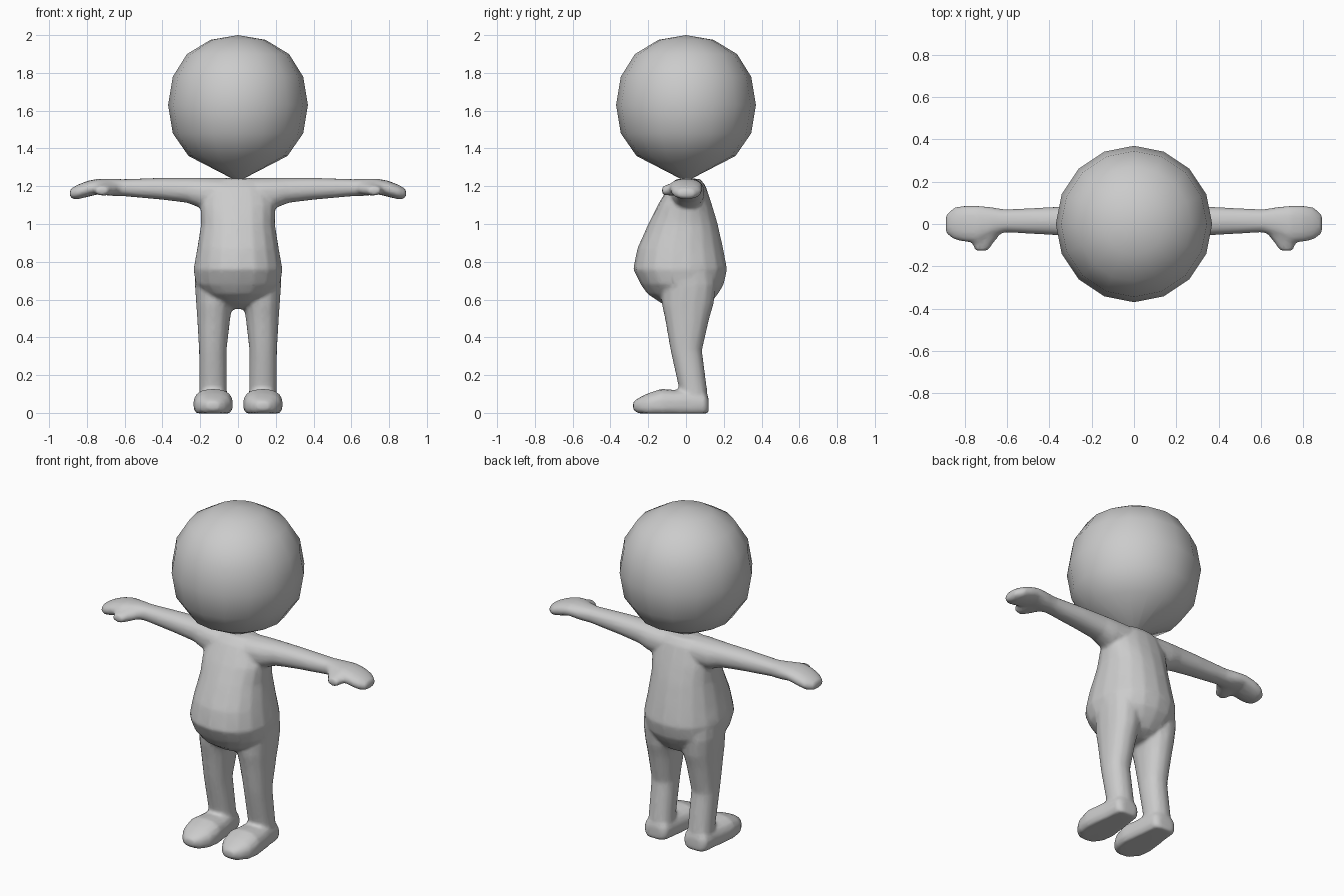
import bpy, bmesh, math
from mathutils import Vector

grey = bpy.data.materials.new("light grey")
grey.diffuse_color = (0.6, 0.6, 0.6, 1)


def finish(name, bm):
    bmesh.ops.recalc_face_normals(bm, faces=bm.faces)
    for f in bm.faces:
        f.smooth = True
    me = bpy.data.meshes.new(name)
    bm.to_mesh(me)
    bm.free()
    me.materials.append(grey)
    ob = bpy.data.objects.new(name, me)
    bpy.context.collection.objects.link(ob)
    return ob


def loft(bm, axis, rings, side=1, n=14, power=0.9):
    """Closed tube along an axis; each ring is (position, u0, u1, v0, v1)."""
    loops = []
    for t, u0, u1, v0, v1 in rings:
        loop = []
        for i in range(n):
            a = 2 * math.pi * (i + 0.5) / n
            c, s = math.cos(a), math.sin(a)
            u = (u0 + u1) / 2 + (u1 - u0) / 2 * math.copysign(abs(c) ** power, c)
            v = (v0 + v1) / 2 + (v1 - v0) / 2 * math.copysign(abs(s) ** power, s)
            x, y, z = {"x": (t, u, v), "y": (u, t, v), "z": (u, v, t)}[axis]
            loop.append(bm.verts.new((x * side, y, max(z, -0.003))))
        loops.append(loop)
    for a, b in zip(loops, loops[1:]):
        for i in range(n):
            j = (i + 1) % n
            bm.faces.new((a[i], a[j], b[j], b[i]))
    bm.faces.new(loops[0])
    bm.faces.new(loops[-1])


# Head: round, tapering to a point at the neck
bm = bmesh.new()
profile = [(0, 2.0), (0.145, 1.975), (0.27, 1.90), (0.345, 1.78), (0.37, 1.63),
           (0.345, 1.48), (0.262, 1.36), (0.03, 1.24), (0, 1.235)]
vs = [bm.verts.new((r, 0, z)) for r, z in profile]
es = [bm.edges.new(p) for p in zip(vs, vs[1:])]
bmesh.ops.spin(bm, geom=vs + es, cent=(0, 0, 0), axis=(0, 0, 1),
               angle=2 * math.pi, steps=16)
bmesh.ops.remove_doubles(bm, verts=bm.verts, dist=1e-4)
finish("head", bm)

# Torso with a round belly
bm = bmesh.new()
loft(bm, "z", [
    (1.24, -0.11, 0.11, -0.05, 0.075), (1.20, -0.17, 0.17, -0.09, 0.105),
    (1.10, -0.20, 0.20, -0.15, 0.138), (1.0, -0.197, 0.197, -0.20, 0.168),
    (0.87, -0.218, 0.218, -0.258, 0.197), (0.76, -0.238, 0.238, -0.28, 0.218),
    (0.68, -0.225, 0.225, -0.24, 0.20), (0.63, -0.18, 0.18, -0.205, 0.17),
    (0.58, -0.12, 0.12, -0.13, 0.13), (0.55, -0.06, 0.06, -0.06, 0.07)], n=18)

for s in (-1, 1):
    # Leg
    loft(bm, "z", [
        (0.80, 0.03, 0.225, -0.12, 0.14), (0.68, 0.02, 0.23, -0.13, 0.16),
        (0.58, 0.025, 0.223, -0.13, 0.148), (0.50, 0.04, 0.217, -0.112, 0.124),
        (0.33, 0.06, 0.207, -0.082, 0.085), (0.12, 0.058, 0.205, -0.035, 0.112),
        (0.03, 0.055, 0.205, -0.03, 0.118)], s)
    # Foot with a flat sole
    loft(bm, "y", [
        (0.12, 0.08, 0.185, -0.01, 0.08), (0.10, 0.055, 0.21, -0.02, 0.11),
        (0.02, 0.045, 0.217, -0.03, 0.125), (-0.06, 0.035, 0.23, -0.03, 0.122),
        (-0.13, 0.025, 0.238, -0.035, 0.128), (-0.20, 0.035, 0.23, -0.025, 0.105),
        (-0.25, 0.065, 0.20, -0.01, 0.08), (-0.28, 0.10, 0.165, 0.015, 0.06)],
        s, power=0.8)
    # Arm and mitten hand
    loft(bm, "x", [
        (0.0, -0.07, 0.09, 1.10, 1.243), (0.12, -0.085, 0.1, 1.085, 1.245),
        (0.20, -0.075, 0.098, 1.085, 1.246), (0.27, -0.06, 0.088, 1.112, 1.246),
        (0.40, -0.052, 0.08, 1.128, 1.245), (0.61, -0.04, 0.07, 1.147, 1.238),
        (0.67, -0.06, 0.08, 1.148, 1.24), (0.74, -0.09, 0.089, 1.157, 1.24),
        (0.80, -0.086, 0.089, 1.142, 1.228), (0.85, -0.075, 0.08, 1.13, 1.208),
        (0.89, -0.045, 0.045, 1.135, 1.185)], s)
    # Thumb
    loft(bm, "y", [
        (0.03, 0.61, 0.74, 1.155, 1.225), (-0.04, 0.625, 0.765, 1.152, 1.225),
        (-0.09, 0.665, 0.765, 1.15, 1.212), (-0.127, 0.69, 0.755, 1.155, 1.198)], s)

# Weld the parts into one soft skin
body = finish("body", bm)
m = body.modifiers.new("weld", "REMESH")
m.mode = "VOXEL"
m.voxel_size = 0.011
m.use_smooth_shade = True
m = body.modifiers.new("soften", "SMOOTH")
m.factor = 0.5
m.iterations = 6
m = body.modifiers.new("simplify", "DECIMATE")
m.ratio = 0.25
